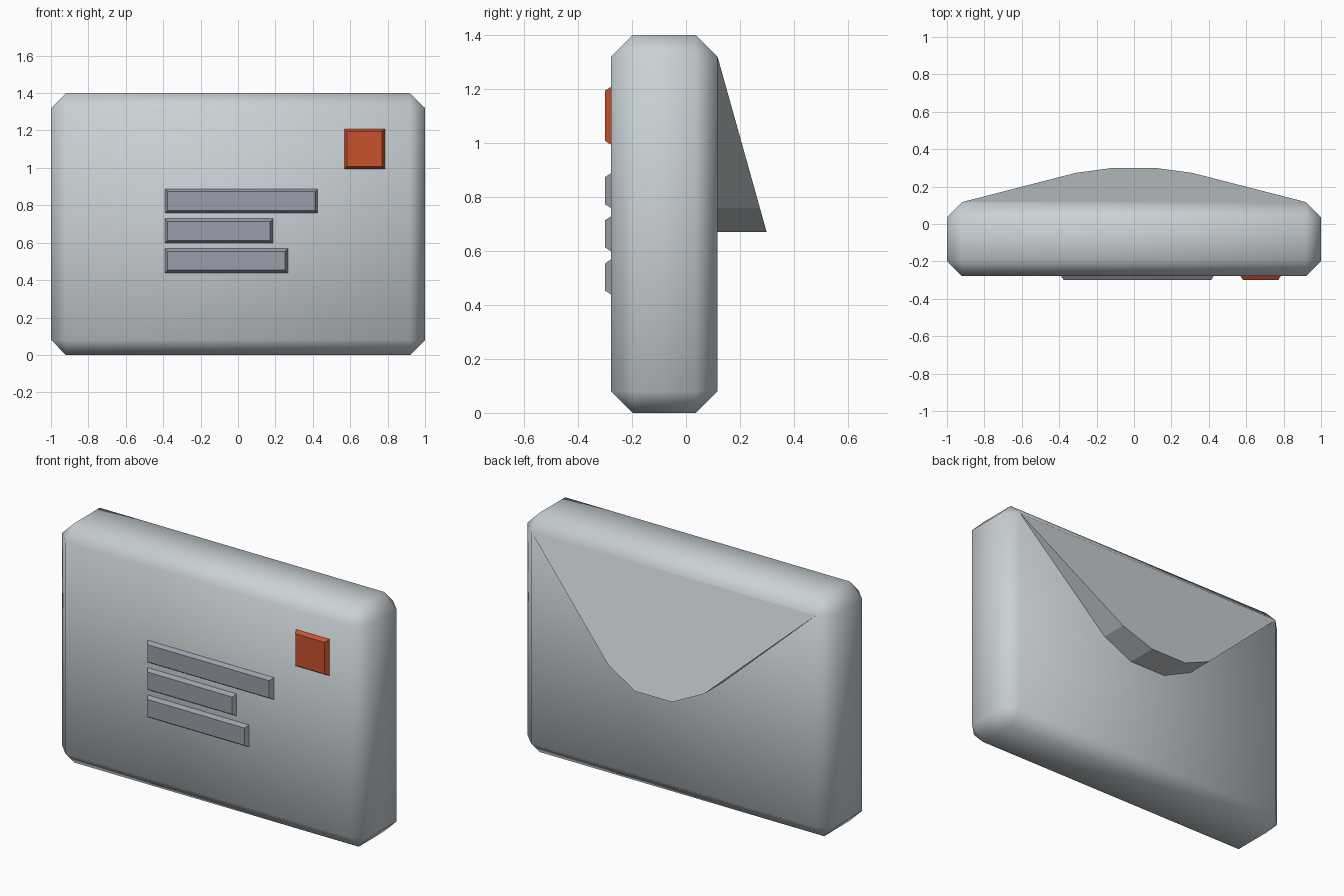
import bpy, bmesh, math

if "Cube" in bpy.data.objects:
    bpy.data.objects.remove(bpy.data.objects["Cube"])

BACK, FRONT = 0.117, -0.278   # body faces along y
BEVEL = 0.08


def material(name, rgb):
    m = bpy.data.materials.new(name)
    m.diffuse_color = (*rgb, 1)
    m.use_nodes = True
    m.node_tree.nodes["Principled BSDF"].inputs["Base Color"].default_value = m.diffuse_color
    return m


paper = material("pale grey paper", (0.59, 0.64, 0.67))
ink = material("slate grey", (0.33, 0.345, 0.41))
orange = material("stamp orange", (0.58, 0.085, 0.028))


def add_object(name, bm, mat):
    bmesh.ops.recalc_face_normals(bm, faces=bm.faces)
    me = bpy.data.meshes.new(name)
    bm.to_mesh(me)
    bm.free()
    me.materials.append(mat)
    ob = bpy.data.objects.new(name, me)
    bpy.context.collection.objects.link(ob)
    return ob


def box(x0, x1, y0, y1, z0, z1):
    bm = bmesh.new()
    bmesh.ops.create_cube(bm, size=1)
    for v in bm.verts:
        v.co = (x0 + (v.co.x + .5) * (x1 - x0),
                y0 + (v.co.y + .5) * (y1 - y0),
                z0 + (v.co.z + .5) * (z1 - z0))
    return bm


# Envelope body: chamfered slab with soft shading
bm = box(-1, 1, FRONT, BACK, 0, 1.4)
bmesh.ops.bevel(bm, geom=bm.edges[:], offset=BEVEL, segments=1, affect='EDGES')
body = add_object("envelope_body", bm, paper)
bpy.context.view_layer.objects.active = body
body.select_set(True)
bpy.ops.object.shade_smooth_by_angle(angle=math.radians(60))
body.select_set(False)

# Closing flap: wedge that leans away from the back face
half = [(0.92, 1.32), (0.31, 0.76), (0.12, 0.67)]
outline = half + [(-x, z) for x, z in reversed(half)]
bm = bmesh.new()
outer = [bm.verts.new((x, BACK + (1.32 - z) * 0.28, z)) for x, z in outline]
# the two hinge corners are shared by the outer and inner faces
inner = [outer[0]] + [bm.verts.new((x, BACK - 0.004, z)) for x, z in outline[1:-1]] + [outer[-1]]
bm.faces.new(outer)
bm.faces.new(inner[::-1])
for i in range(len(outline) - 1):
    quad = [outer[i], inner[i], inner[i + 1], outer[i + 1]]
    bm.faces.new(list(dict.fromkeys(quad)))
add_object("envelope_flap", bm, paper)


# Raised plates with sloping rims on the front
def plate(name, x0, x1, z0, z1, mat, rim=0.016):
    bm = box(x0, x1, -0.3, FRONT + 0.003, z0, z1)
    cx, cz = (x0 + x1) / 2, (z0 + z1) / 2
    for v in bm.verts:
        if v.co.y < -0.29:
            v.co.x += rim if v.co.x < cx else -rim
            v.co.z += rim if v.co.z < cz else -rim
    add_object(name, bm, mat)


plate("postage_stamp", 0.567, 0.787, 0.992, 1.21, orange)
for i, x1 in enumerate((0.428, 0.188, 0.268)):
    z1 = 0.89 - 0.16 * i
    plate(f"address_line_{i + 1}", -0.392, x1, z1 - 0.133, z1, ink)
